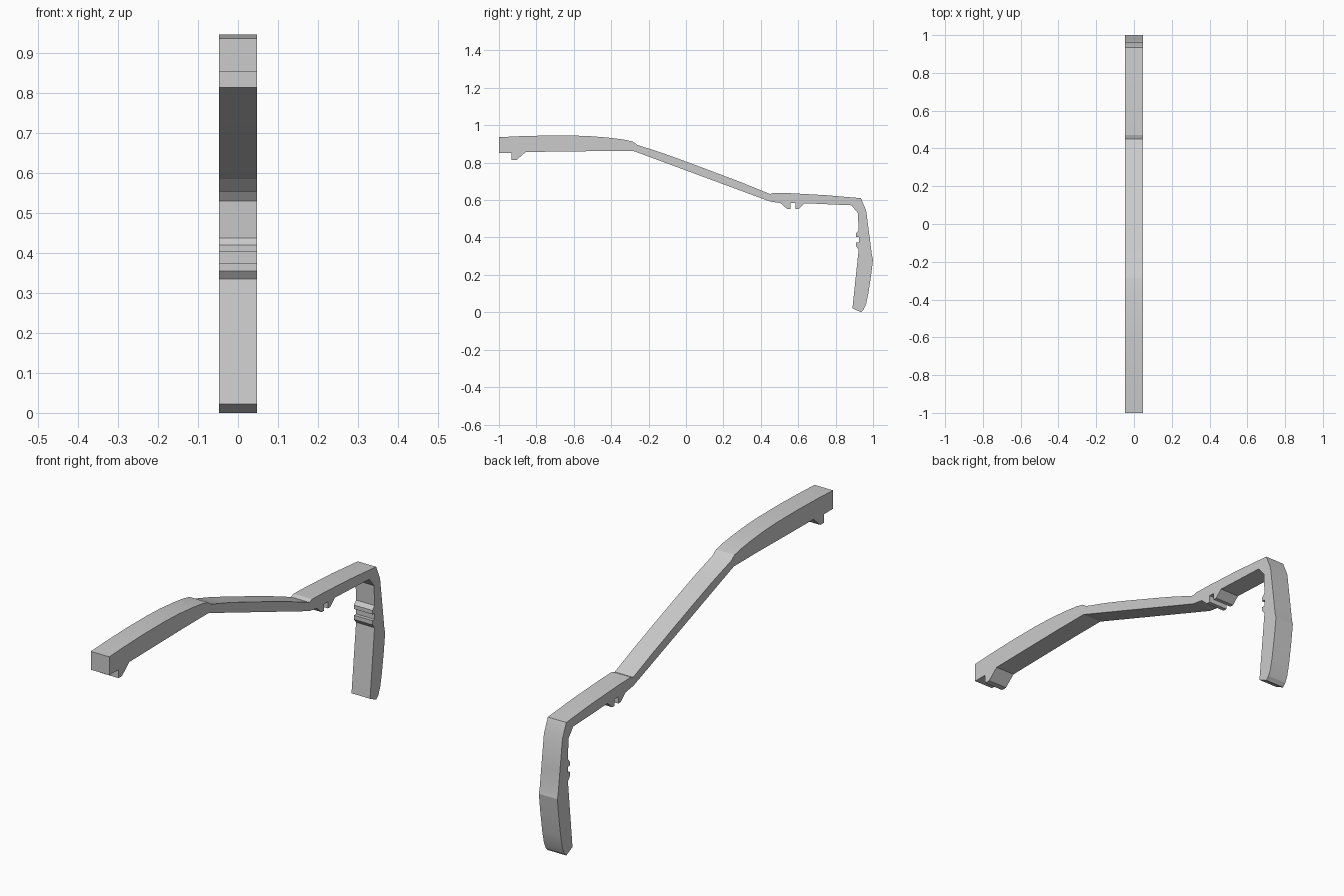
import bpy, bmesh

if "Cube" in bpy.data.objects:
    bpy.data.objects.remove(bpy.data.objects["Cube"])

HALF_WIDTH = 0.047

# upper and rear edge, front tip to bottom of the leg (y, z)
outer = [(-1, .936), (-.9, .941), (-.75, .945), (-.6, .945), (-.5, .941),
         (-.4, .932), (-.33, .923), (-.285, .913), (-.26, .895), (-.13, .853),
         (0, .806), (.15, .75), (.3, .693), (.45, .632), (.47, .639),
         (.55, .637), (.75, .626), (.935, .61), (.963, .545), (.982, .4),
         (.994, .305), (1, .283), (.99, .2), (.975, .1), (.963, .045),
         (.95, .015), (.935, 0)]
# front of the leg going up, with its twin clip ridges
leg = [(.89, .022), (.923, .335), (.908, .354), (.908, .373), (.924, .373),
       (.924, .402), (.908, .402), (.908, .42), (.923, .437), (.919, .53),
       (.885, .572)]
# underside going forward, with the clip pair and the front hook
under = [(.635, .583), (.602, .553), (.585, .553), (.585, .584), (.558, .584),
         (.558, .553), (.54, .553), (.505, .584), (.45, .592), (-.28, .862),
         (-.45, .862), (-.857, .857), (-.907, .813), (-.933, .813),
         (-.933, .852), (-1, .852)]

# extrude the closed side profile across the width
bm = bmesh.new()
face = bm.faces.new([bm.verts.new((-HALF_WIDTH, y, z)) for y, z in outer + leg + under])
ext = bmesh.ops.extrude_face_region(bm, geom=[face])
new_verts = [g for g in ext["geom"] if isinstance(g, bmesh.types.BMVert)]
bmesh.ops.translate(bm, verts=new_verts, vec=(2 * HALF_WIDTH, 0, 0))
bmesh.ops.recalc_face_normals(bm, faces=bm.faces)

mesh = bpy.data.meshes.new("bent_strip")
bm.to_mesh(mesh)
bm.free()
strip = bpy.data.objects.new("bent_strip", mesh)
bpy.context.collection.objects.link(strip)

# plain grey finish
grey = bpy.data.materials.new("light_grey")
grey.diffuse_color = (.6, .6, .6, 1)
grey.use_nodes = True
grey.node_tree.nodes["Principled BSDF"].inputs["Base Color"].default_value = grey.diffuse_color
mesh.materials.append(grey)

# smooth the gentle curves, keep corners crisp
bpy.context.view_layer.objects.active = strip
strip.select_set(True)
bpy.ops.object.shade_smooth_by_angle(angle=0.35)
